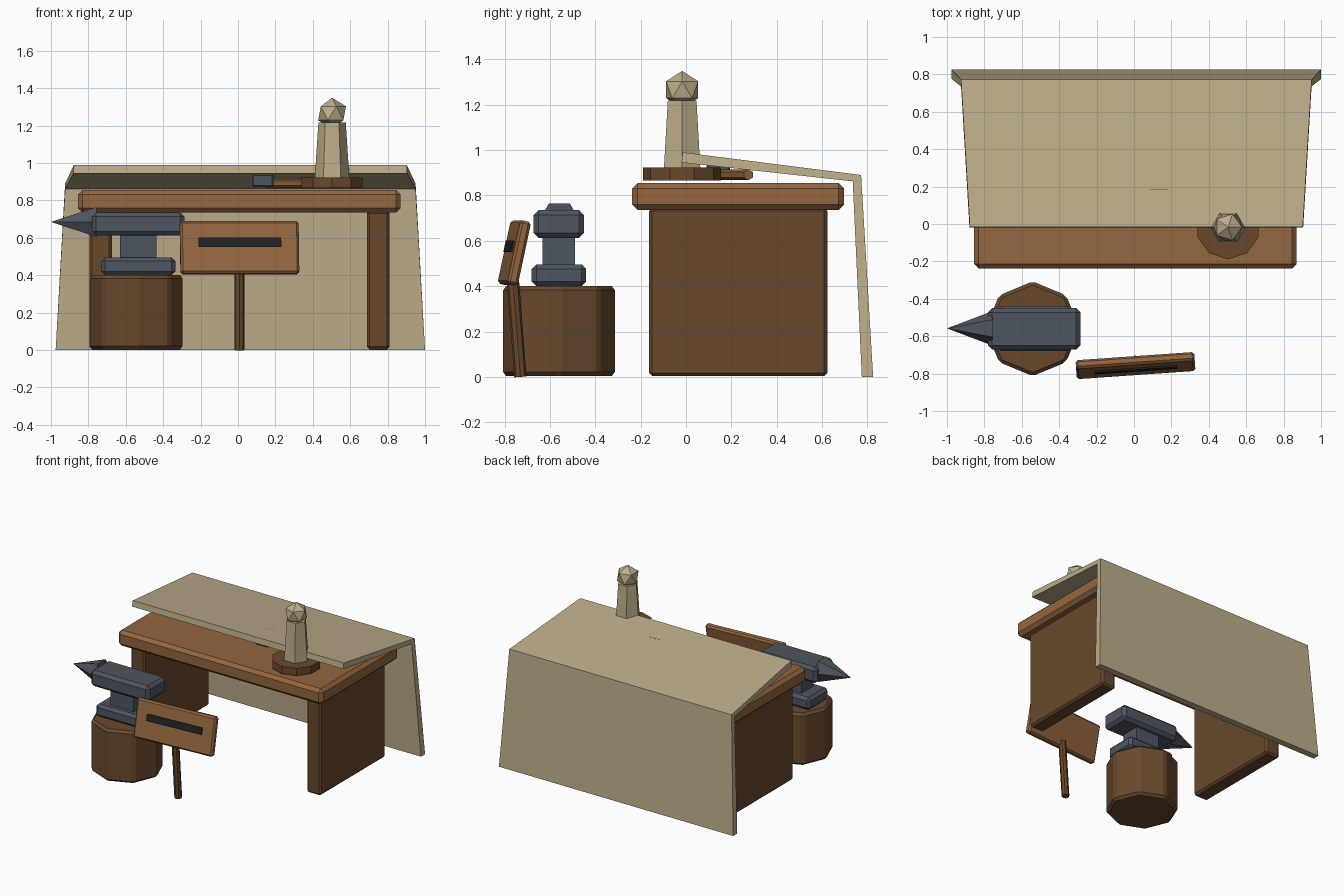
import bpy, bmesh, math
from mathutils import Vector, Matrix

cube = bpy.data.objects.get("Cube")
if cube:
    bpy.data.objects.remove(cube, do_unlink=True)


def material(name, srgb):
    lin = [((c + 0.055) / 1.055) ** 2.4 for c in srgb]
    m = bpy.data.materials.new(name)
    m.use_nodes = True
    m.diffuse_color = (*lin, 1)
    bsdf = m.node_tree.nodes["Principled BSDF"]
    bsdf.inputs["Base Color"].default_value = (*lin, 1)
    bsdf.inputs["Roughness"].default_value = 0.85
    return m


LIGHT_WOOD = material("light wood", (0.58, 0.40, 0.25))
DARK_WOOD = material("dark wood", (0.41, 0.285, 0.175))
IRON = material("blue grey iron", (0.31, 0.335, 0.375))
CLOTH = material("pale canvas", (0.745, 0.68, 0.545))
BLACK = material("soot black", (0.13, 0.135, 0.145))


def finish(name, bm, mat, bevel=0.0):
    """Turn a bmesh into a flat shaded object with an optional chamfer."""
    bmesh.ops.recalc_face_normals(bm, faces=bm.faces)
    me = bpy.data.meshes.new(name)
    bm.to_mesh(me)
    bm.free()
    me.materials.append(mat)
    ob = bpy.data.objects.new(name, me)
    bpy.context.collection.objects.link(ob)
    if bevel:
        mod = ob.modifiers.new("chamfer", "BEVEL")
        mod.width = bevel
        mod.segments = 1
        mod.limit_method = "ANGLE"
        mod.angle_limit = math.radians(30)
    return ob


def box(name, x, y, z, mat, bevel=0.0):
    """Box given by its (min, max) range on each axis."""
    bm = bmesh.new()
    bmesh.ops.create_cube(bm, size=1)
    for v in bm.verts:
        v.co = [(a + b) / 2 + c * (b - a) for c, (a, b) in zip(v.co, (x, y, z))]
    return finish(name, bm, mat, bevel)


def rod(name, start, end, r1, r2, sides, mat, bevel=0.0, spin=0.0):
    """Prism, cone or frustum running from start to end."""
    start, end = Vector(start), Vector(end)
    d = end - start
    bm = bmesh.new()
    bmesh.ops.create_cone(bm, cap_ends=True, segments=sides, radius1=r1,
                          radius2=r2, depth=d.length)
    turn = d.to_track_quat("Z", "Y").to_matrix().to_4x4()
    if abs(d.x) + abs(d.y) < 1e-6:
        turn = Matrix.Identity(4)
    bm.transform(Matrix.Translation((start + end) / 2) @ turn
                 @ Matrix.Rotation(math.radians(spin), 4, "Z"))
    return finish(name, bm, mat, bevel)


# Workbench: thick top on two slab legs
box("bench_top", (-0.855, 0.87), (-0.237, 0.697), (0.735, 0.855), LIGHT_WOOD, 0.024)
for side, name in ((1, "left_bench_leg"), (-1, "right_bench_leg")):
    cx = 0.0075 + side * 0.742
    box(name, (cx - 0.06, cx + 0.06), (-0.163, 0.623), (0.004, 0.745), DARK_WOOD, 0.014)

# Canvas cover: bent sheet, widening towards the ground; (y, z, half width)
profile = [(-0.015, 0.99, 0.89), (0.772, 0.89, 0.937), (0.825, 0, 0.9875),
           (0.775, 0, 0.9875), (0.735, 0.862, 0.937), (-0.02, 0.945, 0.892)]
bm = bmesh.new()
ends = [[bm.verts.new((0.0125 + s * w, y, z)) for y, z, w in profile] for s in (-1, 1)]
for i in range(6):
    j = (i + 1) % 6
    bm.faces.new((ends[0][i], ends[0][j], ends[1][j], ends[1][i]))
for e in ends:
    bm.faces.new((e[0], e[1], e[4], e[5]))
    bm.faces.new((e[1], e[2], e[3], e[4]))
finish("canvas_cover", bm, CLOTH)

# Stump and anvil
rod("stump", (-0.542, -0.56, 0.004), (-0.542, -0.56, 0.40), 0.253, 0.253, 8, DARK_WOOD, 0.018)
box("anvil_base", (-0.73, -0.335), (-0.68, -0.44), (0.40, 0.495), IRON, 0.02)
box("anvil_waist", (-0.632, -0.436), (-0.633, -0.49), (0.48, 0.63), IRON)
box("anvil_body", (-0.78, -0.287), (-0.672, -0.45), (0.613, 0.735), IRON, 0.022)
rod("anvil_horn", (-0.757, -0.558, 0.685), (-1.0, -0.558, 0.685), 0.092, 0.0, 6, IRON, spin=30)

# Leaning sign on a post
rod("sign_post", (0.007, -0.73, 0.0), (0.007, -0.765, 0.45), 0.027, 0.027, 8, DARK_WOOD)
pose = (Matrix.Translation((0.008, -0.757, 0.547))
        @ Matrix.Rotation(math.radians(4), 4, "Z")
        @ Matrix.Rotation(math.radians(-12), 4, "X"))
board = box("sign_board", (-0.318, 0.318), (-0.024, 0.024), (-0.143, 0.143), LIGHT_WOOD, 0.012)
stripe = box("sign_stripe", (-0.222, 0.222), (-0.033, -0.023), (-0.002, 0.048), BLACK)
for part in (board, stripe):
    part.matrix_world = pose

# Candle on a dish with a faceted knob
cx, cy = 0.503, -0.017
rod("candle_dish", (cx, cy, 0.866), (cx, cy, 0.923), 0.172, 0.172, 10, DARK_WOOD)
rod("candle_body", (cx, cy, 0.90), (cx, cy, 1.218), 0.094, 0.073, 6, CLOTH, spin=30)
bm = bmesh.new()
bmesh.ops.create_icosphere(bm, subdivisions=1, radius=0.083)
bm.transform(Matrix.Translation((cx, cy, 1.266)))
finish("candle_knob", bm, CLOTH)

# Hammer lying under the cover
box("hammer_head", (0.076, 0.19), (0.09, 0.193), (0.872, 0.965), IRON, 0.008)
rod("hammer_handle", (0.15, 0.15, 0.891), (0.48, 0.275, 0.891), 0.024, 0.024, 6, LIGHT_WOOD)
